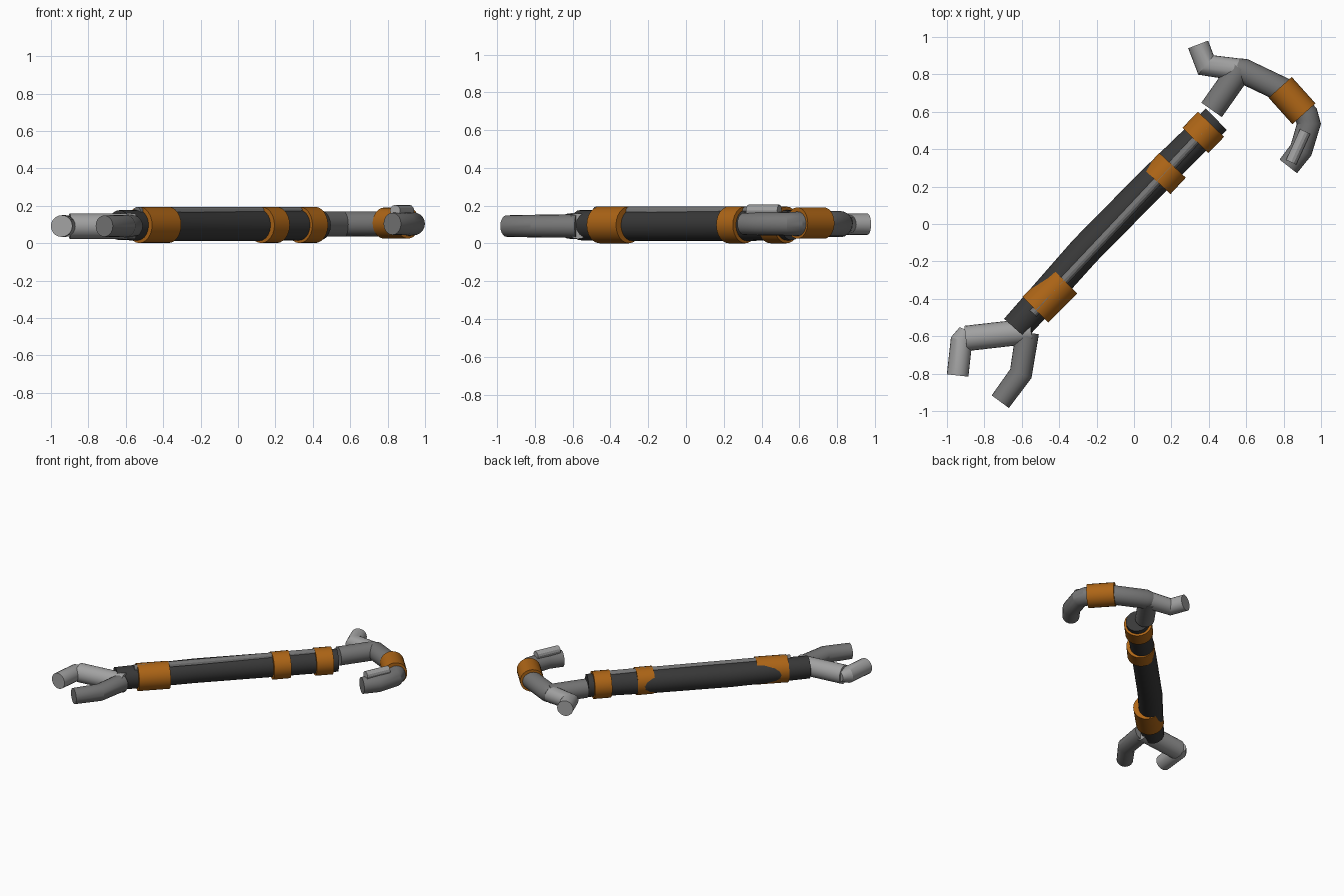
import bpy, bmesh, math
from mathutils import Vector

if "Cube" in bpy.data.objects:
    bpy.data.objects.remove(bpy.data.objects["Cube"])


def material(name, rgb):
    m = bpy.data.materials.new(name)
    m.diffuse_color = (*rgb, 1)
    m.use_nodes = True
    m.node_tree.nodes["Principled BSDF"].inputs["Base Color"].default_value = m.diffuse_color
    return m


DARK = material("dark_grip", (0.04, 0.04, 0.04))
GREY = material("mid_grey", (0.18, 0.18, 0.18))
LIGHT = material("light_grey", (0.36, 0.36, 0.36))
ORANGE = material("orange_band", (0.42, 0.13, 0.008))


def tube(name, pts, radii, mat, sides=20):
    """Capped round tube through the points, mitred at each bend."""
    pts = [Vector(p) for p in pts]
    if not isinstance(radii, (list, tuple)):
        radii = [radii] * len(pts)
    bm = bmesh.new()
    rings = []
    for i, p in enumerate(pts):
        a = (p - pts[i - 1]).normalized() if i else None
        b = (pts[i + 1] - p).normalized() if i < len(pts) - 1 else None
        d = ((a or b) + (b or a)).normalized()
        side = d.cross(Vector((0, 0, 1))).normalized()
        up = side.cross(d)
        stretch = 1 / max(0.6, d.dot(a or b))
        rings.append([bm.verts.new(p + radii[i] * (
            side * math.cos(t) * stretch + up * math.sin(t)))
            for t in (2 * math.pi * k / sides for k in range(sides))])
    for r0, r1 in zip(rings, rings[1:]):
        for k in range(sides):
            n = (k + 1) % sides
            bm.faces.new((r0[k], r0[n], r1[n], r1[k]))
    bm.faces.new(rings[0])
    bm.faces.new(rings[-1])
    bmesh.ops.recalc_face_normals(bm, faces=bm.faces)
    me = bpy.data.meshes.new(name)
    bm.to_mesh(me)
    bm.free()
    me.materials.append(mat)
    ob = bpy.data.objects.new(name, me)
    bpy.context.collection.objects.link(ob)
    bpy.context.view_layer.objects.active = ob
    ob.select_set(True)
    bpy.ops.object.shade_smooth_by_angle(angle=math.radians(25))
    ob.select_set(False)
    return ob


def flat(z, *xy):
    return [(x, y, z) for x, y in xy]


def band(name, x, y, length, angle, radius, z=0.098):
    d = Vector((math.cos(math.radians(angle)), math.sin(math.radians(angle)), 0)) * length / 2
    c = Vector((x, y, z))
    tube(name, [c - d, c + d], radius, ORANGE, 24)


# Slightly crooked main shaft and the thin rod along its top
tube("shaft", flat(0.097, (-0.635, -0.56), (-0.46, -0.365), (-0.265, -0.145),
                   (0.09, 0.215), (0.44, 0.56)), [0.08, 0.083, 0.085, 0.085, 0.08], DARK)
tube("top_rod", flat(0.17, (-0.54, -0.478), (0.39, 0.512)), 0.025, GREY, 12)

# Wrapped bands
band("lower_band", -0.45, -0.38, 0.22, 45, 0.097)
band("middle_band", 0.165, 0.27, 0.12, 47, 0.097)
band("upper_band", 0.37, 0.49, 0.12, 46, 0.097)
band("hook_band", 0.845, 0.66, 0.19, -48, 0.083, 0.108)

# Forked lower end
tube("left_fork", flat(0.092, (-0.55, -0.572), (-0.90, -0.612)), 0.068, LIGHT)
tube("left_fork_tip", flat(0.092, (-0.90, -0.565), (-0.922, -0.62), (-0.943, -0.81)),
     [0.035, 0.058, 0.058], LIGHT)
tube("right_fork", flat(0.092, (-0.57, -0.58), (-0.605, -0.80), (-0.715, -0.95)),
     [0.062, 0.06, 0.057], GREY)

# Neck and curved hook at the upper end
tube("neck", flat(0.102, (0.415, 0.61), (0.57, 0.83)), 0.067, GREY)
tube("hook", flat(0.104, (0.545, 0.835), (0.58, 0.82), (0.80, 0.715), (0.92, 0.585),
                  (0.935, 0.535), (0.893, 0.395), (0.825, 0.308)),
     [0.055, 0.067, 0.067, 0.064, 0.062, 0.061, 0.059], GREY)
tube("hook_peg", flat(0.175, (0.915, 0.495), (0.84, 0.33)), 0.03, LIGHT, 12)
tube("upper_twig", flat(0.102, (0.56, 0.825), (0.385, 0.85), (0.343, 0.96)),
     [0.06, 0.057, 0.057], LIGHT)
